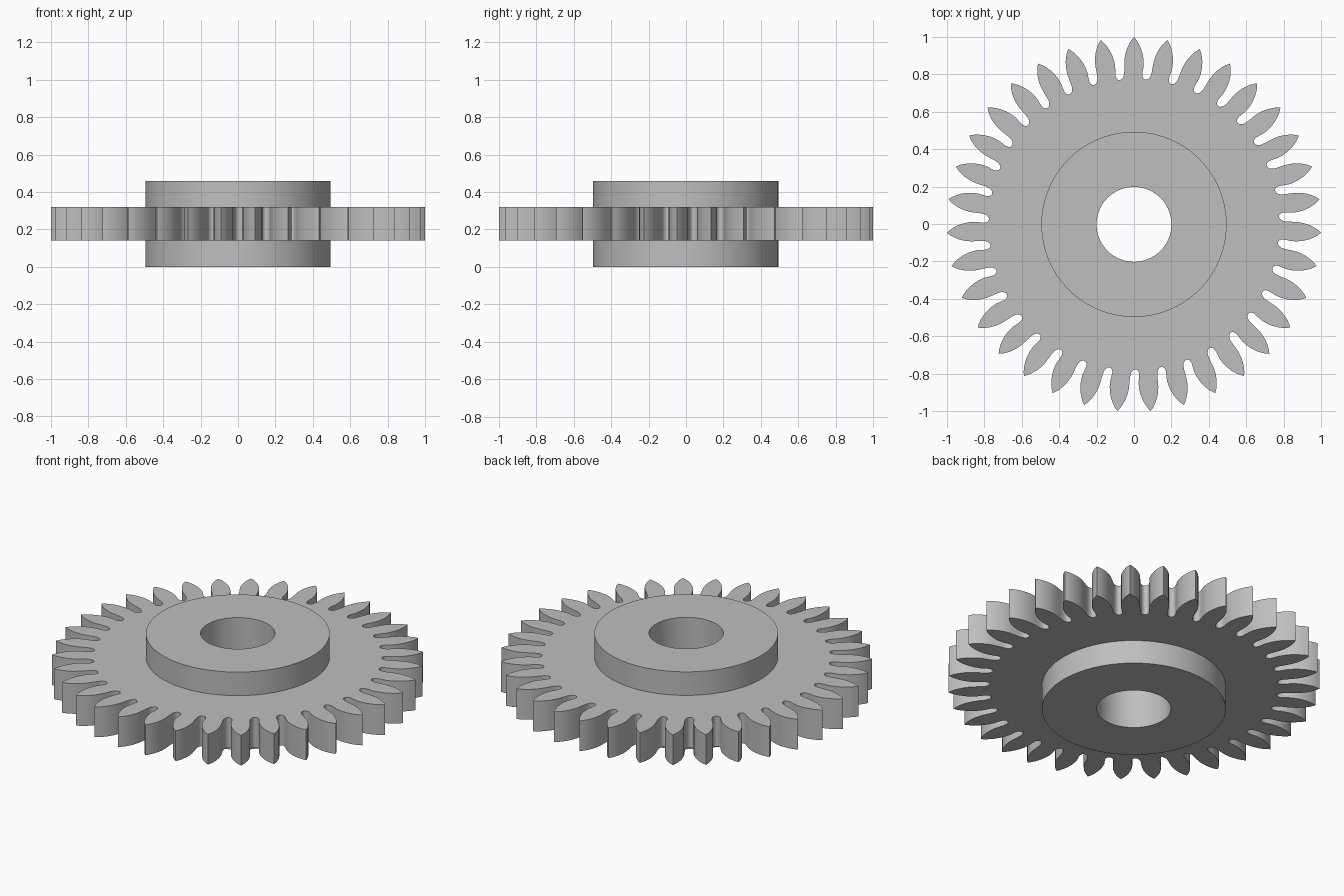
import bpy, bmesh
from math import sin, cos, radians, pi

cube = bpy.data.objects.get("Cube")
if cube:
    bpy.data.objects.remove(cube)

grey = bpy.data.materials.new("plain_grey")
grey.use_nodes = True
grey.diffuse_color = (0.52, 0.52, 0.52, 1)
bsdf = next(n for n in grey.node_tree.nodes if n.type == 'BSDF_PRINCIPLED')
bsdf.inputs["Base Color"].default_value = grey.diffuse_color

TEETH, ARC = 35, 4
PITCH = 360 / TEETH
HUB_R, BORE_R = 0.495, 0.2
PLATE_Z, HUB_Z = (0.14, 0.32), (0.0, 0.46)
CENTRE_Y = -0.002

# Half of one tooth: radius and half angle in degrees, tip to root
FLANK = [(0.985, 0.8), (0.965, 1.55), (0.94, 2.3), (0.91, 2.95), (0.88, 3.35),
         (0.85, 3.5), (0.82, 3.45), (0.8, 3.5), (0.786, 3.9), (0.778, 4.5)]
ROOT_R, TIP_R = 0.776, 1.001


def tooth_profile():
    """One pitch of the outline, from a gap to the next, last point left out."""
    rising = [(r, -a) for r, a in reversed(FLANK)]
    points = [(ROOT_R, -PITCH / 2)] + rising + [(TIP_R, 0)] + FLANK
    # the fillets lean slightly to one side near the root
    return [(r, a + 0.5 * min(1, max(0, (0.84 - r) / 0.06))) for r, a in points]


bm = bmesh.new()


def ring(points, z):
    return [bm.verts.new((r * cos(radians(a)), r * sin(radians(a)) + CENTRE_Y, z))
            for r, a in points]


def bridge(lower, upper):
    n = len(lower)
    for i in range(n):
        j = (i + 1) % n
        bm.faces.new((lower[i], lower[j], upper[j], upper[i]))


profile = tooth_profile()
outline = [(r, a + 90 + t * PITCH) for t in range(TEETH) for r, a in profile]


def circle(radius):
    return [(radius, 90 - PITCH / 2 + i * PITCH / ARC) for i in range(TEETH * ARC)]


# Toothed rim wall
rims = [ring(outline, z) for z in PLATE_Z]
bridge(*rims)

# Plate faces, hub walls and hub end faces on both sides
bores = []
for rim, plate_z, hub_z in zip(rims, PLATE_Z, HUB_Z):
    inner = ring(circle(HUB_R), plate_z)
    step = len(profile)
    for t in range(TEETH):
        outer_part = [rim[(t * step + i) % len(rim)] for i in range(step + 1)]
        inner_part = [inner[(t * ARC + i) % len(inner)] for i in range(ARC + 1)]
        bm.faces.new(outer_part + inner_part[::-1])
    hub_edge = ring(circle(HUB_R), hub_z)
    bore = ring(circle(BORE_R), hub_z)
    bridge(inner, hub_edge)
    bridge(hub_edge, bore)
    bores.append(bore)

# Shaft bore wall
bridge(*bores)

bmesh.ops.recalc_face_normals(bm, faces=bm.faces[:])
mesh = bpy.data.meshes.new("gear_wheel")
bm.to_mesh(mesh)
bm.free()
mesh.materials.append(grey)
gear = bpy.data.objects.new("gear_wheel", mesh)
bpy.context.collection.objects.link(gear)
bpy.ops.object.select_all(action='DESELECT')
gear.select_set(True)
bpy.context.view_layer.objects.active = gear
bpy.ops.object.shade_smooth_by_angle(angle=pi / 5)
